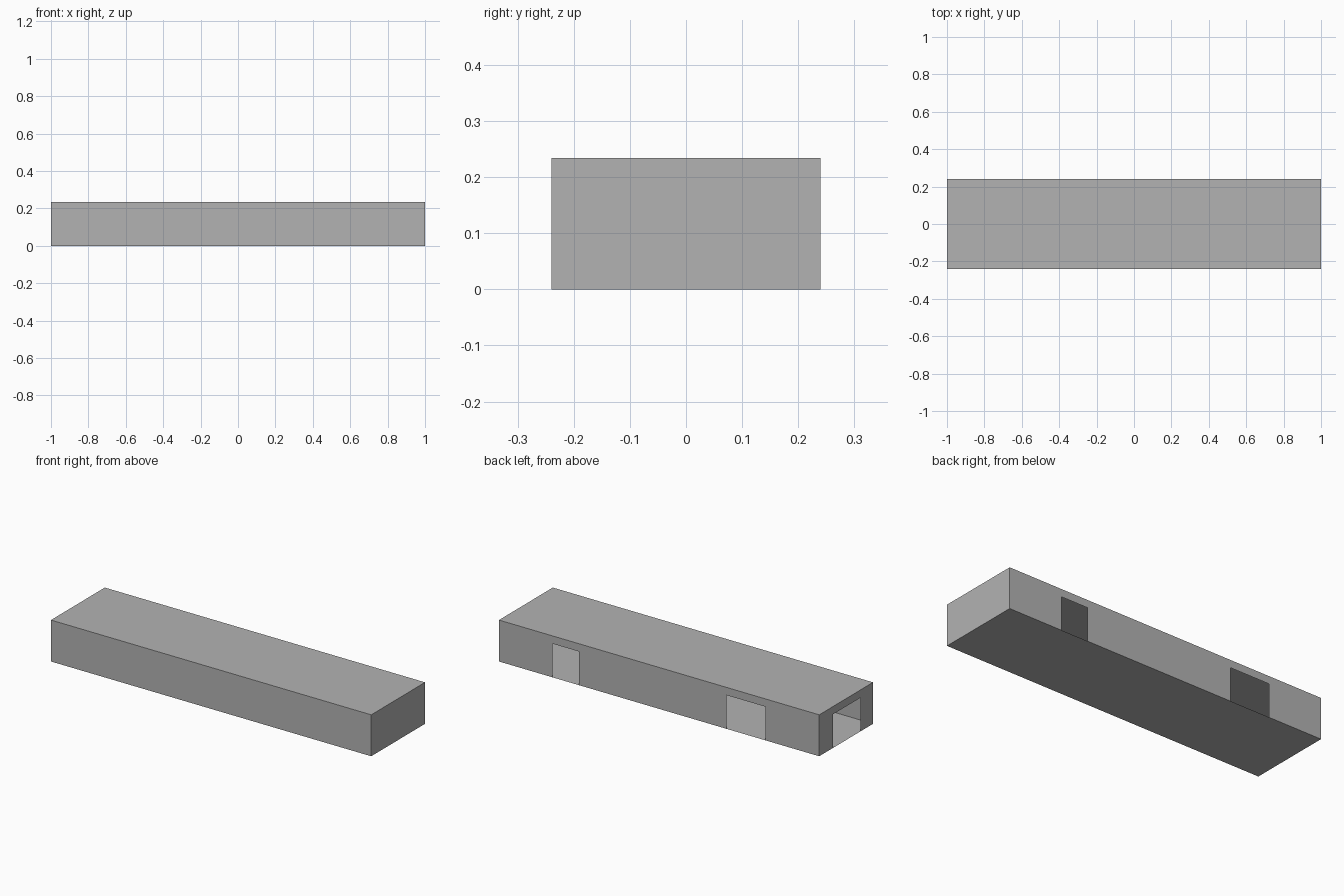
import bpy

if "Cube" in bpy.data.objects:
    bpy.data.objects.remove(bpy.data.objects["Cube"])

HX, HY, H = 1.0, 0.24, 0.234   # half length, half width, height
DOOR_H = 0.19

# Darker grey for the whole shell
grey = bpy.data.materials.new("dark_grey")
grey.diffuse_color = (0.45, 0.45, 0.45, 1)
grey.use_nodes = True
grey.node_tree.nodes["Principled BSDF"].inputs["Base Color"].default_value = grey.diffuse_color


def sheet(name, points):
    mesh = bpy.data.meshes.new(name)
    mesh.from_pydata(points, [], [list(range(len(points)))])
    mesh.update()
    mesh.materials.append(grey)
    obj = bpy.data.objects.new(name, mesh)
    bpy.context.collection.objects.link(obj)
    return obj


def wall(name, half, openings, place):
    """Thin wall outline with door notches rising from the floor."""
    outline = [(-half, 0)]
    for a, b in openings:
        outline += [(a, 0), (a, DOOR_H), (b, DOOR_H), (b, 0)]
    outline += [(half, 0), (half, H), (-half, H)]
    return sheet(name, [place(u, z) for u, z in outline])


# Floor and roof
sheet("floor", [(-HX, HY, 0), (HX, HY, 0), (HX, -HY, 0), (-HX, -HY, 0)])
sheet("roof", [(-HX, -HY, H), (HX, -HY, H), (HX, HY, H), (-HX, HY, H)])

# Closed walls
wall("front_wall", HX, [], lambda u, z: (u, -HY, z))
wall("right_wall", HY, [], lambda u, z: (HX, u, z))

# Walls with doorways (u runs so that normals face outwards)
wall("back_wall", HX, [(-0.667, -0.50), (0.42, 0.665)], lambda u, z: (-u, HY, z))
wall("left_wall", HY, [(-0.115, 0.13)], lambda u, z: (-HX, -u, z))
